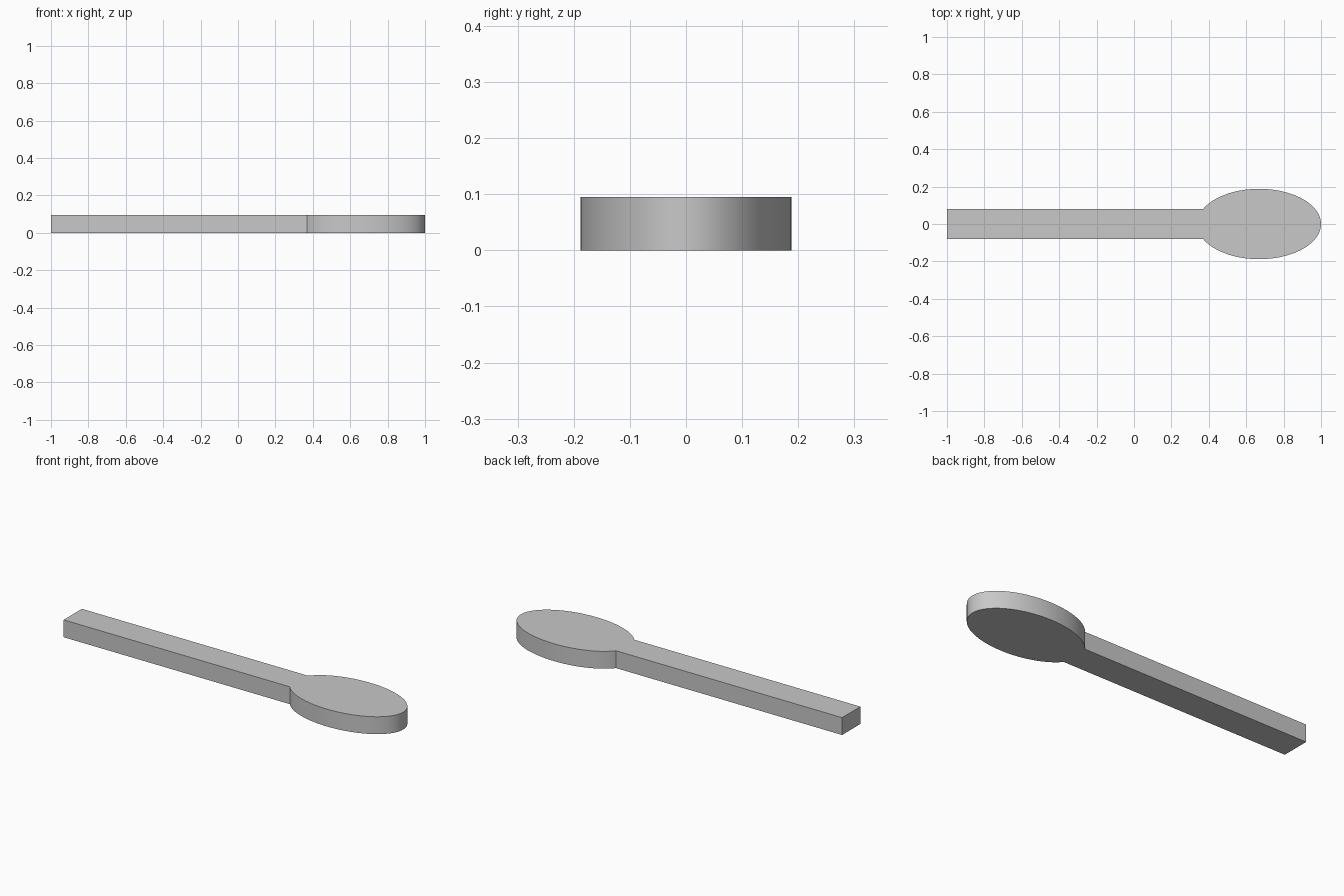
import bpy
import math

cube = bpy.data.objects.get("Cube")
if cube:
    bpy.data.objects.remove(cube, do_unlink=True)

HEIGHT = 0.095
HALF_WIDTH = 0.079           # handle
CENTRE, RX, RY = 0.669, 0.331, 0.188   # oval bowl
STEPS = 96

grey = bpy.data.materials.new("plain grey")
grey.use_nodes = True
colour = (0.58, 0.58, 0.58, 1)
grey.diffuse_color = colour
grey.node_tree.nodes["Principled BSDF"].inputs["Base Color"].default_value = colour

# Outline: oval arc from one side of the neck to the other, then the handle end
neck = math.pi - math.asin(HALF_WIDTH / RY)
angles = [-neck + 2 * neck * i / STEPS for i in range(STEPS + 1)]
outline = [(CENTRE + RX * math.cos(a), RY * math.sin(a)) for a in angles]
outline += [(-1, HALF_WIDTH), (-1, -HALF_WIDTH)]

# Extruded solid: bottom cap, top cap and walls
n = len(outline)
verts = [(x, y, z) for z in (0, HEIGHT) for x, y in outline]
faces = [tuple(reversed(range(n))), tuple(range(n, 2 * n))]
faces += [(i, (i + 1) % n, (i + 1) % n + n, i + n) for i in range(n)]

mesh = bpy.data.meshes.new("spoon")
mesh.from_pydata(verts, [], faces)
mesh.materials.append(grey)
spoon = bpy.data.objects.new("spoon", mesh)
bpy.context.collection.objects.link(spoon)

# Smooth the oval rim, keep the caps and corners sharp
bpy.ops.object.select_all(action="DESELECT")
spoon.select_set(True)
bpy.context.view_layer.objects.active = spoon
bpy.ops.object.shade_smooth_by_angle(angle=math.radians(30))
